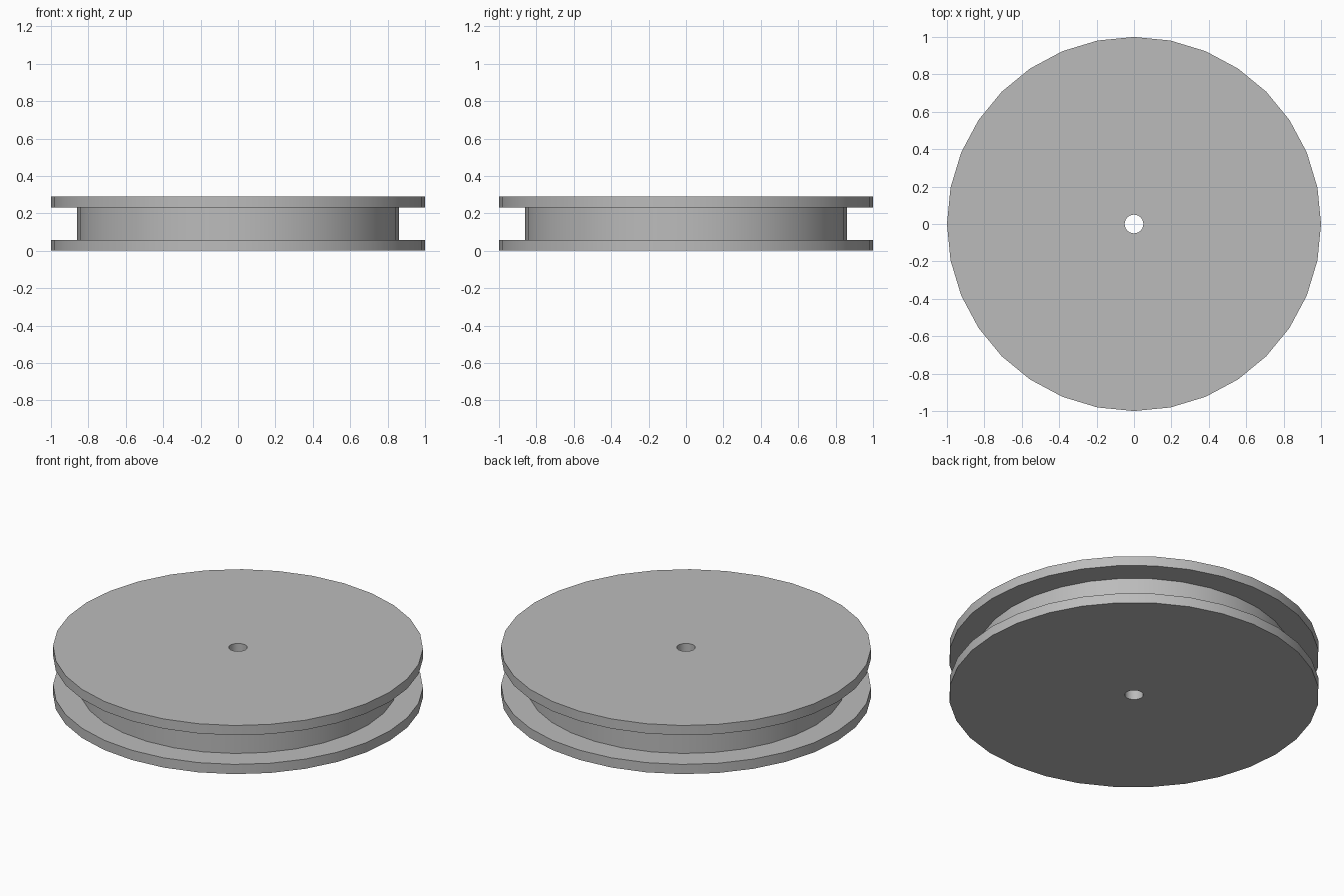
import bpy, bmesh, math
from mathutils import Matrix

cube = bpy.data.objects.get("Cube")
if cube:
    bpy.data.objects.remove(cube, do_unlink=True)

SIDES = 32
HEIGHT, FLANGE = 0.29, 0.058
RIM, CORE, BORE = 1.0, 0.86, 0.05

grey = bpy.data.materials.new("plain_grey")
grey.use_nodes = True
colour = (0.5, 0.5, 0.5, 1)
grey.diffuse_color = colour
grey.node_tree.nodes["Principled BSDF"].inputs["Base Color"].default_value = colour

# Closed cross-section of the grooved wheel, from bore to rim
profile = [
    (BORE, 0), (RIM, 0), (RIM, FLANGE), (CORE, FLANGE),
    (CORE, HEIGHT - FLANGE), (RIM, HEIGHT - FLANGE), (RIM, HEIGHT), (BORE, HEIGHT),
]

# Revolve the section into one solid wheel
bm = bmesh.new()
verts = [bm.verts.new((r, 0, z)) for r, z in profile]
edges = [bm.edges.new((v, verts[(i + 1) % len(verts)])) for i, v in enumerate(verts)]
bmesh.ops.spin(bm, geom=verts + edges, cent=(0, 0, 0), axis=(0, 0, 1),
               angle=math.tau, steps=SIDES, use_merge=True)
bmesh.ops.remove_doubles(bm, verts=bm.verts, dist=0.0001)
bmesh.ops.recalc_face_normals(bm, faces=bm.faces)

mesh = bpy.data.meshes.new("pulley_wheel")
bm.to_mesh(mesh)
bm.free()
mesh.materials.append(grey)
wheel = bpy.data.objects.new("pulley_wheel", mesh)
bpy.context.collection.objects.link(wheel)

# Round sides shade smoothly, the rims stay crisp
bpy.context.view_layer.objects.active = wheel
wheel.select_set(True)
bpy.ops.object.shade_smooth_by_angle(angle=math.radians(30))
